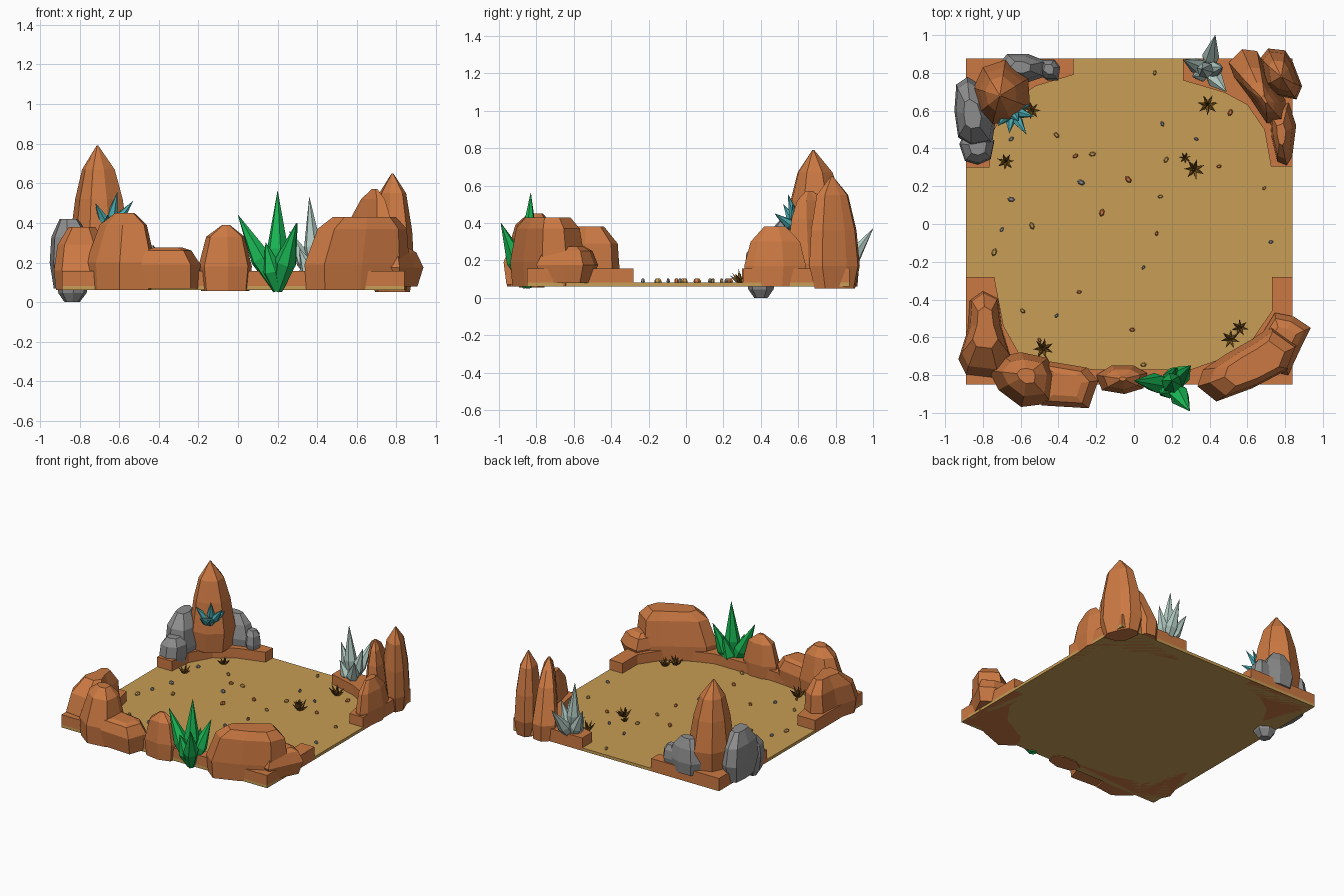
import bpy, bmesh, math, random
from mathutils import Vector

random.seed(4)


def material(name, rgb):
    m = bpy.data.materials.new(name)
    m.diffuse_color = (*rgb, 1)
    return m


ORANGE = material("red_rock", (0.60, 0.19, 0.055))
SAND = material("sand", (0.58, 0.34, 0.09))
GREY = material("grey_rock", (0.27, 0.27, 0.27))
GREEN = material("green_crystal", (0.01, 0.48, 0.09))
PALE = material("pale_crystal", (0.45, 0.60, 0.55))
TEAL = material("teal_crystal", (0.07, 0.42, 0.45))
DRY = material("dry_grass", (0.16, 0.075, 0.01))


def finish(bm, name, mat):
    bmesh.ops.remove_doubles(bm, verts=bm.verts, dist=0.0005)
    bmesh.ops.recalc_face_normals(bm, faces=bm.faces)
    me = bpy.data.meshes.new(name)
    bm.to_mesh(me)
    bm.free()
    me.materials.append(mat)
    ob = bpy.data.objects.new(name, me)
    bpy.context.collection.objects.link(ob)
    return ob


def loft(bm, rings):
    """Skin a stack of closed rings and cap both ends."""
    vs = [[bm.verts.new(p) for p in r] for r in rings]
    n = len(vs[0])
    for a, b in zip(vs, vs[1:]):
        for i in range(n):
            j = (i + 1) % n
            bm.faces.new((a[i], a[j], b[j], b[i]))
    bm.faces.new(vs[0][::-1])
    bm.faces.new(vs[-1])


def slab(name, plan, z0, z1, mat):
    bm = bmesh.new()
    loft(bm, [[(x, y, z) for x, y in plan] for z in (z0, z1)])
    finish(bm, name, mat)


def rock(name, plan, top, levels, mat=ORANGE):
    """Plan outline scaled per (z, scale) level, leaning towards the top point."""
    pts = [Vector(p) for p in plan]
    c = sum(pts, Vector((0, 0))) / len(pts)
    top = Vector(top)
    z0, z1 = levels[0][0], levels[-1][0]
    rings = []
    for z, s in levels:
        m = c.lerp(top, ((z - z0) / (z1 - z0)) ** 2)
        rings.append([(*(m + (p - c) * s), z) for p in pts])
    bm = bmesh.new()
    loft(bm, rings)
    finish(bm, name, mat)


def cluster(name, base, tips, r, mat, sides=6, belly=0.42, foot=0.45):
    """Pointed shards fanning out from one base."""
    bm = bmesh.new()
    base = Vector(base)
    for tip in tips:
        d = Vector(tip) - base
        u = d.orthogonal().normalized()
        v = d.normalized().cross(u)
        loft(bm, [[base + d * t + (u * math.cos(a) + v * math.sin(a)) * r * k
                   for a in (math.tau * i / sides for i in range(sides))]
                  for t, k in ((0, foot), (belly, 1), (1, 0.02))])
    finish(bm, name, mat)


# Sand floor and raised corner ledges
slab("sand_floor", [(-.89, -.85), (.84, -.85), (.84, .875), (-.89, .875)], .06, .082, SAND)
slab("ledge_back_left", [(-.89, .875), (-.89, .30), (-.765, .30), (-.75, .48), (-.66, .64),
                         (-.52, .73), (-.32, .79), (-.32, .875)], .06, .157, ORANGE)
slab("ledge_back_right", [(.26, .875), (.26, .76), (.48, .695), (.60, .63), (.69, .50),
                          (.725, .305), (.84, .305), (.84, .875)], .06, .157, ORANGE)
slab("ledge_front", [(-.89, -.85), (.84, -.85), (.84, -.28), (.73, -.28), (.73, -.46), (.62, -.62),
                     (.50, -.70), (.30, -.77), (-.20, -.77), (-.45, -.745), (-.60, -.70),
                     (-.69, -.54), (-.74, -.28), (-.89, -.28)], .06, .157, ORANGE)

# Front left boulders
rock("left_boulder", [(-.87, -.41), (-.80, -.36), (-.72, -.40), (-.70, -.56), (-.65, -.72), (-.72, -.82),
                      (-.89, -.80), (-.93, -.72), (-.88, -.56)], (-.79, -.55),
     [(.06, .92), (.16, 1), (.29, .88), (.38, .48)])
rock("front_left_boulder", [(-.77, -.78), (-.70, -.70), (-.60, -.68), (-.46, -.71), (-.42, -.80),
                            (-.44, -.95), (-.60, -.97), (-.72, -.88)], (-.57, -.80),
     [(.06, .92), (.20, 1), (.39, .68), (.45, .28)])
rock("front_left_low_boulder", [(-.48, -.72), (-.24, -.76), (-.18, -.83), (-.23, -.975), (-.48, -.96)],
     (-.35, -.85), [(.07, .88), (.19, 1), (.26, .78), (.275, .5)])

# Front middle boulder
rock("front_middle_boulder", [(-.20, -.80), (-.12, -.75), (.0, -.75), (.07, -.79), (.05, -.87), (-.05, -.90),
                              (-.17, -.88)], (-.06, -.82), [(.055, .9), (.18, 1), (.33, .72), (.39, .14)])

# Front right boulders
rock("front_right_boulder", [(.33, -.86), (.36, -.77), (.48, -.69), (.62, -.61), (.72, -.54), (.86, -.64),
                             (.81, -.77), (.62, -.87), (.43, -.94)], (.63, -.74),
     [(.06, .94), (.19, 1), (.37, .85), (.43, .6)])
rock("front_right_low_boulder", [(.67, -.60), (.75, -.47), (.85, -.49), (.94, -.55), (.89, -.65), (.82, -.80),
                                 (.72, -.78)], (.79, -.62), [(.08, .75), (.175, 1), (.25, .8), (.275, .5)])

# Back right pillars
rock("pillar_middle", [(.50, .86), (.53, .78), (.62, .66), (.70, .54), (.80, .54), (.80, .66), (.72, .78),
                       (.65, .92), (.57, .93)], (.69, .66), [(.06, .93), (.18, 1), (.42, .68), (.52, .4), (.57, .1)])
rock("pillar_tall", [(.67, .88), (.69, .74), (.76, .68), (.86, .66), (.89, .73), (.84, .86), (.80, .92), (.71, .93)],
     (.78, .78), [(.05, .8), (.17, 1), (.36, .9), (.55, .62), (.65, .04)])
rock("pillar_low", [(.73, .46), (.76, .33), (.81, .31), (.84, .36), (.86, .52), (.82, .64), (.72, .60)],
     (.78, .47), [(.06, .9), (.17, 1), (.30, .8), (.38, .35)])

# Back left spire and grey stones
rock("spire", [(-.85, .72), (-.80, .83), (-.68, .87), (-.56, .77), (-.55, .62), (-.65, .54), (-.75, .53),
               (-.82, .59)], (-.71, .68), [(.15, .88), (.30, 1), (.52, .80), (.67, .55), (.79, .03)])
rock("grey_stone_left", [(-.95, .60), (-.93, .46), (-.86, .41), (-.75, .43), (-.73, .56), (-.78, .72), (-.88, .78),
                         (-.94, .74)], (-.86, .58), [(.07, .8), (.20, 1), (.33, .88), (.42, .42)], GREY)
rock("grey_stone_left_low", [(-.93, .42), (-.90, .33), (-.83, .31), (-.76, .34), (-.74, .44), (-.82, .49),
                             (-.90, .48)], (-.83, .41), [(0, .4), (.045, .75), (.16, .98), (.24, .92), (.29, .5)], GREY)
rock("grey_stone_back", [(-.72, .84), (-.70, .76), (-.56, .75), (-.47, .78), (-.46, .86), (-.56, .90), (-.67, .90)],
     (-.60, .83), [(.12, .85), (.21, 1), (.31, .8), (.38, .4)], GREY)
rock("grey_stone_back_low", [(-.51, .80), (-.46, .76), (-.40, .76), (-.39, .83), (-.42, .87), (-.49, .87)],
     (-.45, .82), [(.13, .8), (.19, 1), (.25, .85), (.285, .45)], GREY)

# Crystals
cluster("green_crystals", (.20, -.85, .06),
        [(.20, -.83, .56), (0, -.83, .44), (.30, -.75, .40), (.295, -.99, .40), (.14, -.90, .30), (.22, -.76, .32)],
        .055, GREEN)
cluster("pale_crystals", (.39, .81, .10),
        [(.36, .82, .53), (.43, 1, .37), (.26, .87, .36), (.49, .70, .33), (.47, .83, .38), (.31, .78, .27)],
        .045, PALE)
cluster("teal_crystals", (-.65, .60, .36),
        [(-.61, .545, .555), (-.53, .57, .51), (-.72, .52, .50), (-.57, .475, .45), (-.66, .48, .44), (-.55, .63, .47)],
        .028, TEAL)

# Dry grass tufts
tufts = [(-.54, .60, .9), (-.68, .33, .9), (.39, .63, 1.1), (.27, .35, .6), (.32, .29, 1.1),
         (-.48, -.66, 1.1), (.51, -.61, 1), (.56, -.55, .9)]
for k, (x, y, s) in enumerate(tufts):
    tips = []
    for i in range(8):
        a = math.tau * i / 7 + k
        r, h = (.052, random.uniform(.03, .065)) if i < 7 else (.012, .075)
        tips.append((x + r * s * math.cos(a), y + r * s * math.sin(a), .08 + h * s))
    cluster(f"grass_tuft_{k + 1}", (x, y, .076), tips, .009 * s, DRY, 4, .4, .7)

# Scattered pebbles
pebbles = [(.11, .80), (.15, .53), (.51, .59), (.17, .34), (.33, .45), (.45, .305), (-.41, .47), (-.65, .45),
           (-.31, .36), (-.22, .37), (-.28, .22), (-.03, .235), (.14, .145), (-.65, .13), (-.17, .06), (-.54, -.01),
           (-.70, -.03), (.12, -.05), (-.74, -.15), (.05, -.23), (-.29, -.36), (-.59, -.46), (-.41, -.485),
           (-.01, -.56), (.69, .19), (.725, -.095), (-.50, -.615), (.05, -.745)]
for k, (x, y) in enumerate(pebbles):
    a0, s = random.uniform(0, 3.1), random.uniform(.012, .022)
    bm = bmesh.new()
    rings = []
    for z, f in ((.078, .8), (.09, 1), (.102, .6)):
        ring = []
        for i in range(6):
            t = math.tau * i / 6
            u, v = s * f * math.cos(t), .65 * s * f * math.sin(t)
            ring.append((x + u * math.cos(a0) - v * math.sin(a0), y + u * math.sin(a0) + v * math.cos(a0), z))
        rings.append(ring)
    loft(bm, rings)
    finish(bm, f"pebble_{k + 1}", (SAND, GREY, ORANGE)[k % 3])
